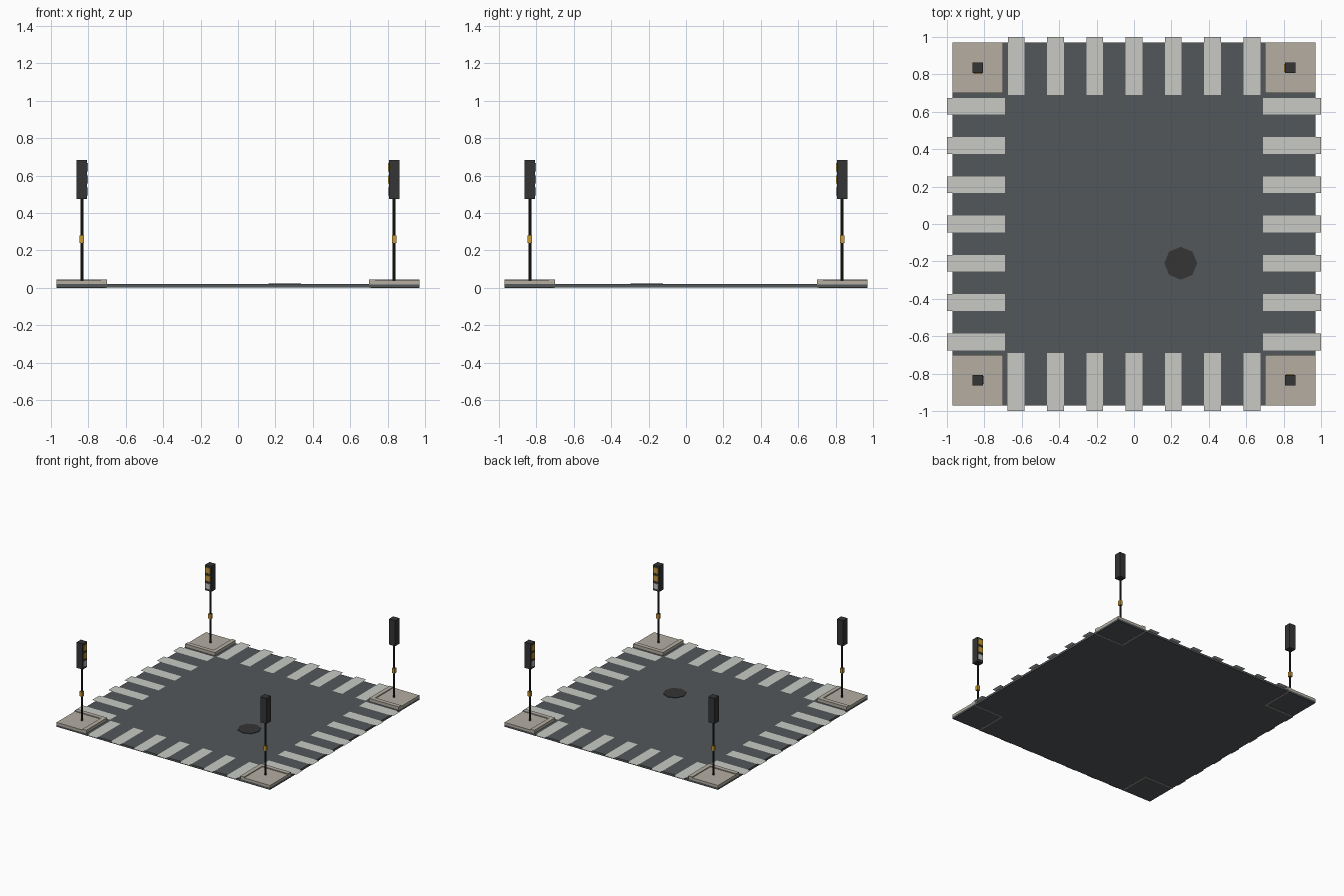
import bpy, bmesh, math
from mathutils import Matrix, Vector

if "Cube" in bpy.data.objects:
    bpy.data.objects.remove(bpy.data.objects["Cube"])


def material(name, rgb):
    m = bpy.data.materials.new(name)
    m.diffuse_color = (*rgb, 1)
    m.use_nodes = True
    m.node_tree.nodes["Principled BSDF"].inputs["Base Color"].default_value = m.diffuse_color
    return m


ASPHALT = material("asphalt_grey", (0.088, 0.097, 0.104))
PAVING = material("paving_beige", (0.46, 0.42, 0.36))
PAINT = material("road_paint", (0.58, 0.59, 0.56))
IRON = material("dark_iron", (0.035, 0.035, 0.036))
POLE = material("pole_black", (0.018, 0.018, 0.02))
AMBER = material("amber", (0.57, 0.32, 0.035))


def finish(bm, name, mat, turn=0):
    """Turn the part about the centre of the crossing and make it an object."""
    bm.transform(Matrix.Rotation(turn, 4, 'Z'))
    mesh = bpy.data.meshes.new(name)
    bm.to_mesh(mesh)
    bm.free()
    mesh.materials.append(mat)
    ob = bpy.data.objects.new(name, mesh)
    bpy.context.collection.objects.link(ob)
    return ob


def box(name, lo, hi, mat, turn=0):
    bm = bmesh.new()
    bmesh.ops.create_cube(bm, size=1)
    lo, hi = Vector(lo), Vector(hi)
    for v in bm.verts:
        v.co = [(a + b) / 2 + c * (b - a) for a, b, c in zip(lo, hi, v.co)]
    return finish(bm, name, mat, turn)


def cylinder(name, x, y, z0, z1, r, sides, mat, turn=0):
    bm = bmesh.new()
    bmesh.ops.create_cone(bm, cap_ends=True, segments=sides, radius1=r, radius2=r, depth=z1 - z0,
                          matrix=Matrix.Translation((x, y, (z0 + z1) / 2)))
    return finish(bm, name, mat, turn)


def sheet(name, x0, x1, y0, y1, z, mat, turn=0):
    bm = bmesh.new()
    bm.faces.new([bm.verts.new(p) for p in ((x0, y0, z), (x1, y0, z), (x1, y1, z), (x0, y1, z))])
    return finish(bm, name, mat, turn)


# Road slab and manhole cover
E = 0.97
box("road", (-E, -E, 0.003), (E, E, 0.02), ASPHALT)
cylinder("manhole_cover", 0.25, -0.21, 0.015, 0.024, 0.088, 8, IRON)

# Everything else repeats on four sides; the base corner is front left
P = -0.835
for i in range(4):
    t = i * math.pi / 2

    # Crossing stripes
    for k in range(-3, 4):
        c = k * 0.21
        sheet("crossing_stripe", c - 0.045, c + 0.045, -1.0, -0.69, 0.023, PAINT, t)

    # Corner pavement with its raised kerb
    box("pavement", (-E, -E, 0.018), (-0.735, -0.735, 0.039), PAVING, t)
    box("kerb_x", (-0.735, -E, 0.018), (-0.70, -0.70, 0.046), PAVING, t)
    box("kerb_y", (-E, -0.735, 0.018), (-0.735, -0.70, 0.046), PAVING, t)
    box("kerb_foot_x", (-0.71, -E, 0), (-0.70, -0.70, 0.004), PAVING, t)
    box("kerb_foot_y", (-E, -0.71, 0), (-0.71, -0.70, 0.004), PAVING, t)

    # Signal post, push button and signal head
    cylinder("signal_post", P, P, 0.03, 0.48, 0.008, 8, POLE, t)
    box("push_button", (P - 0.012, P - 0.012, 0.24), (P + 0.012, P + 0.012, 0.28), AMBER, t)
    box("signal_head", (P - 0.028, P - 0.028, 0.475), (P + 0.028, P + 0.028, 0.685), IRON, t)

    # Lamps on the face that looks along the crossing
    for z, mat in ((0.645, AMBER), (0.58, AMBER), (0.515, PAINT)):
        box("lamp", (P + 0.027, P - 0.021, z - 0.022), (P + 0.033, P + 0.021, z + 0.022), mat, t)
